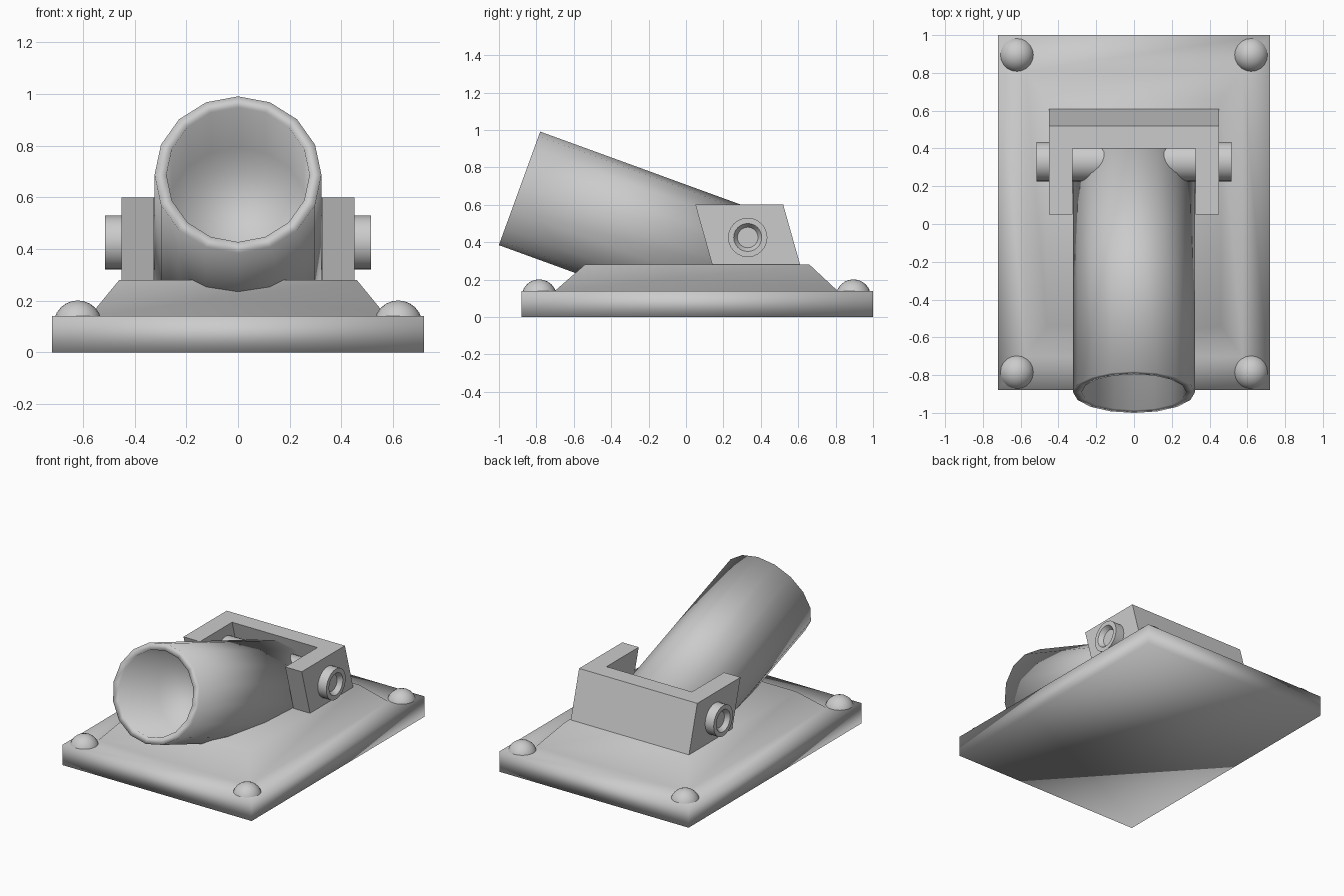
import bpy
import bmesh
from math import sin, cos, pi, radians
from mathutils import Vector

cube = bpy.data.objects.get("Cube")
if cube:
    bpy.data.objects.remove(cube, do_unlink=True)

metal = bpy.data.materials.new("grey metal")
metal.use_nodes = True
COLOUR = (0.6, 0.6, 0.6, 1)
metal.diffuse_color = COLOUR
for node in metal.node_tree.nodes:
    if node.type == 'BSDF_PRINCIPLED':
        node.inputs["Base Color"].default_value = COLOUR


def finish(name, bm, smooth=True):
    bmesh.ops.recalc_face_normals(bm, faces=bm.faces)
    for face in bm.faces:
        face.smooth = smooth
    mesh = bpy.data.meshes.new(name)
    bm.to_mesh(mesh)
    bm.free()
    mesh.materials.append(metal)
    obj = bpy.data.objects.new(name, mesh)
    bpy.context.collection.objects.link(obj)
    return obj


def loft(name, rings, smooth=True):
    """Skin a list of equal point rings and cap both ends."""
    bm = bmesh.new()
    loops = [[bm.verts.new(p) for p in ring] for ring in rings]
    for a, b in zip(loops, loops[1:]):
        for i in range(len(a)):
            j = (i + 1) % len(a)
            bm.faces.new((a[i], a[j], b[j], b[i]))
    bm.faces.new(loops[0])
    bm.faces.new(loops[-1])
    return finish(name, bm, smooth)


def rectangle(x, y0, y1, z):
    return [(-x, y0, z), (x, y0, z), (x, y1, z), (-x, y1, z)]


# Base plate with raised, sloping plinth
loft("base_plate", [
    rectangle(0.72, -0.88, 1.0, 0),
    rectangle(0.72, -0.88, 1.0, 0.14),
    rectangle(0.575, -0.70, 0.81, 0.14),
    rectangle(0.46, -0.54, 0.66, 0.28),
])

# Corner rivets
for side, x in (("left", 0.62), ("right", -0.62)):
    for end, y in (("front", -0.785), ("back", 0.895)):
        bm = bmesh.new()
        bmesh.ops.create_uvsphere(bm, u_segments=20, v_segments=12, radius=0.094)
        bmesh.ops.translate(bm, verts=bm.verts, vec=(x, y, 0.107))
        finish(f"rivet_{end}_{side}", bm)

# Barrel: hollow tube tilted upward, rear trimmed inside the mount
TILT = radians(20)
AXIS = Vector((0, cos(TILT), -sin(TILT)))
UP = Vector((0, sin(TILT), cos(TILT)))
MUZZLE = Vector((0, -0.89, 0.6875))
SIDES = 16


def barrel_ring(radius, depth):
    ring = []
    for i in range(SIDES):
        a = 2 * pi * i / SIDES
        ring.append(MUZZLE + AXIS * depth
                    + Vector((radius * sin(a), 0, 0)) + UP * radius * cos(a))
    return ring


def trim(p):
    reach = min((0.43 - p.y) / AXIS.y, (0.05 - p.z) / AXIS.z)
    return p + AXIS * reach


outer = barrel_ring(0.323, 0)
loft("barrel", [
    [trim(p) for p in outer],
    outer,
    barrel_ring(0.277, 0),
    barrel_ring(0.277, 0.45),
])

# U-shaped mount leaning forward
plan = [(0.45, 0.05), (0.45, 0.52), (-0.45, 0.52), (-0.45, 0.05),
        (-0.325, 0.05), (-0.325, 0.40), (0.325, 0.40), (0.325, 0.05)]
loft("mount_bracket", [
    [(x, y + 0.09, 0.28) for x, y in plan],
    [(x, y, 0.60) for x, y in plan],
], smooth=False)

# Pivot pin through the mount, with dished ends
profile = [(0.485, 0.055), (0.515, 0.075), (0.515, 0.105)]
profile = [(-x, r) for x, r in profile] + profile[::-1]
pin = loft("pivot_pin", [
    [(x, 0.33 + r * cos(2 * pi * i / 24), 0.425 + r * sin(2 * pi * i / 24))
     for i in range(24)]
    for x, r in profile
])
bpy.ops.object.select_all(action='DESELECT')
pin.select_set(True)
bpy.context.view_layer.objects.active = pin
bpy.ops.object.shade_smooth_by_angle(angle=radians(50))
